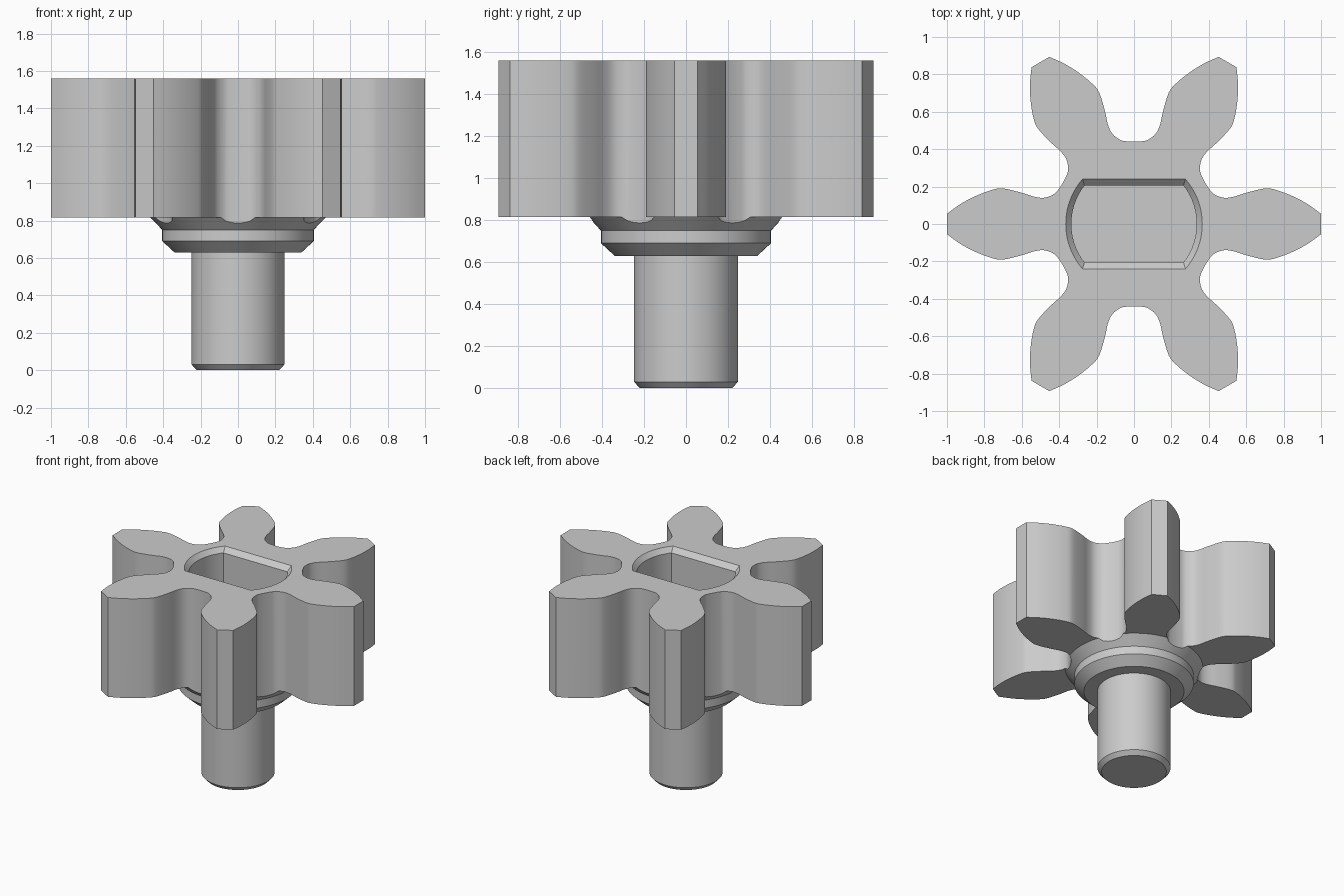
import bpy, bmesh, math
from mathutils import Vector

cube = bpy.data.objects.get("Cube")
if cube:
    bpy.data.objects.remove(cube, do_unlink=True)

TEETH = 6
TOP = 1.56

steel = bpy.data.materials.new("light grey steel")
steel.use_nodes = True
GREY = (0.6, 0.6, 0.6, 1)
steel.diffuse_color = GREY
steel.node_tree.nodes["Principled BSDF"].inputs["Base Color"].default_value = GREY


def loft(name, rings):
    """Closed solid through rings of equal point count, listed bottom to top."""
    bm = bmesh.new()
    loops = [[bm.verts.new(p) for p in ring] for ring in rings]
    n = len(loops[0])
    bm.faces.new(loops[0][::-1])
    bm.faces.new(loops[-1])
    for low, high in zip(loops, loops[1:]):
        for i in range(n):
            j = (i + 1) % n
            bm.faces.new((low[i], low[j], high[j], high[i]))
    bmesh.ops.recalc_face_normals(bm, faces=bm.faces)
    mesh = bpy.data.meshes.new(name)
    bm.to_mesh(mesh)
    bm.free()
    mesh.materials.append(steel)
    obj = bpy.data.objects.new(name, mesh)
    bpy.context.collection.objects.link(obj)
    return obj


def at_height(outline, z):
    return [(x, y, z) for x, y in outline]


def circle(r, n=96):
    return [(r * math.cos(math.tau * i / n), r * math.sin(math.tau * i / n)) for i in range(n)]


def smooth_path(points, steps=4):
    """Catmull-Rom curve through the points."""
    pts = [Vector(p) for p in points]
    pts = [2 * pts[0] - pts[1]] + pts + [2 * pts[-1] - pts[-2]]
    out = []
    for a, b, c, d in zip(pts, pts[1:], pts[2:], pts[3:]):
        for s in range(steps):
            t = s / steps
            out.append(0.5 * (2 * b + (c - a) * t + (2 * a - 5 * b + 4 * c - d) * t * t
                              + (3 * b - a - 3 * c + d) * t ** 3))
    return out + [pts[-2]]


def gear_outline():
    # Half a tooth from valley to tip, mirrored and repeated around the axis
    half = smooth_path([(0.381, 0.22), (0.399, 0.192), (0.425, 0.162), (0.475, 0.141),
                        (0.53, 0.145), (0.60, 0.167), (0.70, 0.19), (0.76, 0.182),
                        (0.85, 0.148), (0.93, 0.105), (1.0, 0.055)])
    tooth = [(x, -y) for x, y in half[1:]] + [(x, y) for x, y in reversed(half)]
    outline = []
    for k in range(TEETH):
        c, s = math.cos(math.tau * k / TEETH), math.sin(math.tau * k / TEETH)
        outline += [(c * x - s * y, s * x + c * y) for x, y in tooth]
    return outline


def flatted_circle(r, h, n=20):
    """Circle with two opposite flats at y = +-h."""
    a = math.asin(h / r)
    arc = [-a + 2 * a * i / n for i in range(n + 1)]
    return [(r * math.cos(t), r * math.sin(t)) for t in arc + [t + math.pi for t in arc]]


def combine(obj, tool, operation):
    mod = obj.modifiers.new(operation, 'BOOLEAN')
    mod.object, mod.operation, mod.solver = tool, operation, 'EXACT'
    bpy.context.view_layer.update()
    mesh = bpy.data.meshes.new_from_object(obj.evaluated_get(bpy.context.evaluated_depsgraph_get()))
    obj.modifiers.clear()
    obj.data = mesh
    bpy.data.objects.remove(tool, do_unlink=True)


# Six-toothed prism over the full height
outline = gear_outline()
rotor = loft("gear_rotor", [at_height(outline, -0.1), at_height(outline, TOP)])

# Turned envelope: shaft, collar, flared neck and underside of the teeth
turning = [(0.22, 0), (0.248, 0.03), (0.248, 0.63), (0.34, 0.63), (0.405, 0.69),
           (0.405, 0.75), (0.468, 0.816), (1.2, 0.816), (1.2, 1.7)]
envelope = loft("turned_envelope", [at_height(circle(r), z) for r, z in turning])
combine(rotor, envelope, 'INTERSECT')

# Chamfered socket with two flats in the top
inner, outer = flatted_circle(0.335, 0.205), flatted_circle(0.365, 0.24)
socket = loft("socket_cutter", [at_height(inner, 0.85), at_height(inner, TOP - 0.035),
                                at_height(outer, TOP), at_height(outer, TOP + 0.1)])
combine(rotor, socket, 'DIFFERENCE')

for o in bpy.context.selected_objects:
    o.select_set(False)
rotor.select_set(True)
bpy.context.view_layer.objects.active = rotor
bpy.ops.object.shade_smooth_by_angle(angle=math.radians(25))
